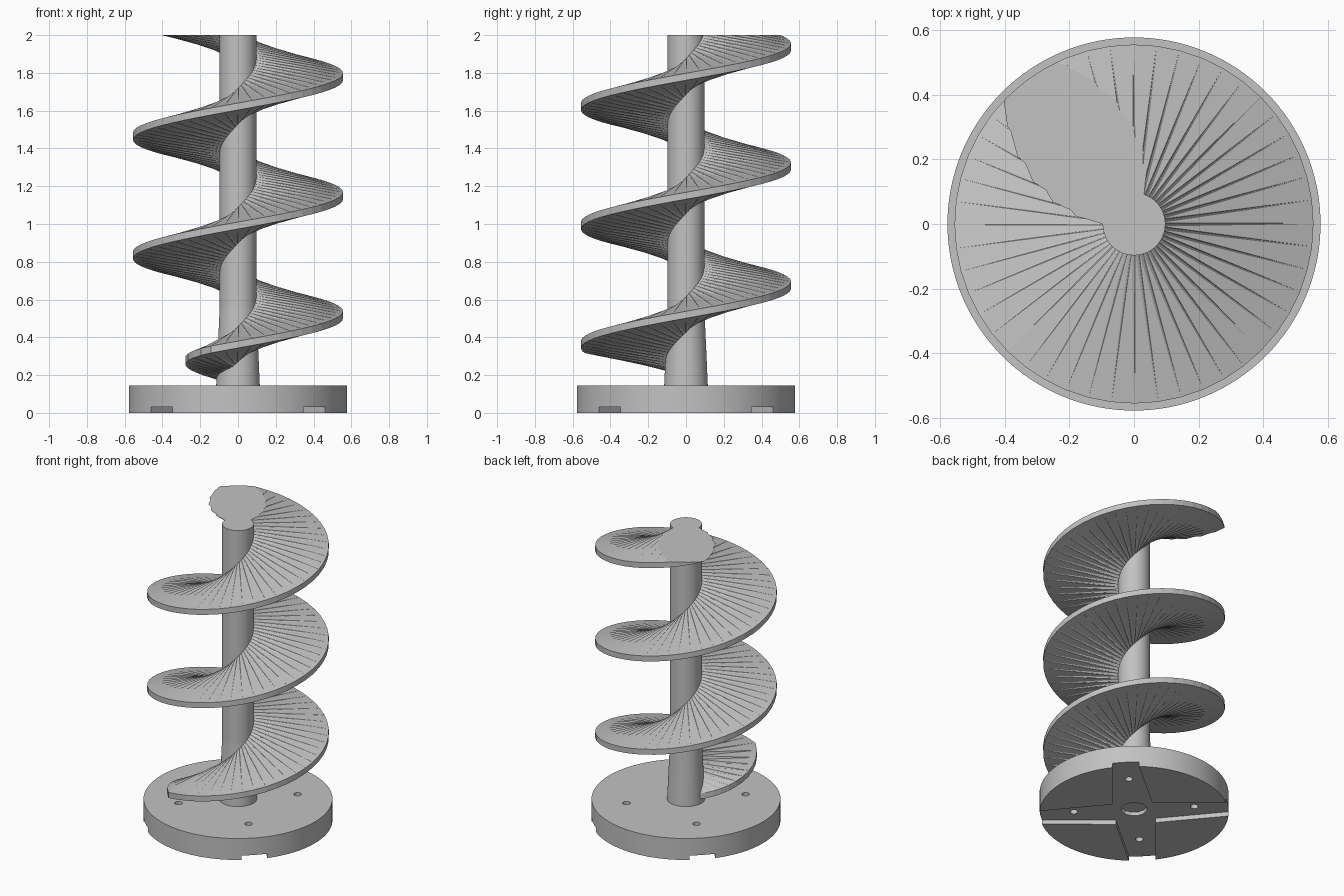
import bpy
import bmesh
from math import cos, sin, pi, radians, floor

cube = bpy.data.objects.get("Cube")
if cube:
    bpy.data.objects.remove(cube, do_unlink=True)

grey = bpy.data.materials.new("plain grey")
grey.use_nodes = True
COLOUR = (0.54, 0.54, 0.54, 1)
grey.diffuse_color = COLOUR
grey.node_tree.nodes["Principled BSDF"].inputs["Base Color"].default_value = COLOUR

BASE_R, BASE_H, TOP = 0.578, 0.145, 2.0
POST_R, FLIGHT_R = 0.097, 0.556
PITCH, STEPS = 0.63, 48


def make_object(name, bm):
    bmesh.ops.recalc_face_normals(bm, faces=bm.faces)
    mesh = bpy.data.meshes.new(name)
    bm.to_mesh(mesh)
    bm.free()
    mesh.materials.append(grey)
    obj = bpy.data.objects.new(name, mesh)
    bpy.context.collection.objects.link(obj)
    return obj


def prism(name, outline, z0, z1):
    """Extrude a flat outline between two heights."""
    bm = bmesh.new()
    face = bm.faces.new([bm.verts.new((x, y, z0)) for x, y in outline])
    top = bmesh.ops.extrude_face_region(bm, geom=[face])
    verts = [v for v in top["geom"] if isinstance(v, bmesh.types.BMVert)]
    bmesh.ops.translate(bm, verts=verts, vec=(0, 0, z1 - z0))
    return make_object(name, bm)


def circle(r, n, cx=0, cy=0):
    return [(cx + r * cos(2 * pi * i / n), cy + r * sin(2 * pi * i / n)) for i in range(n)]


def smooth(obj):
    bpy.ops.object.select_all(action='DESELECT')
    obj.select_set(True)
    bpy.context.view_layer.objects.active = obj
    bpy.ops.object.shade_smooth_by_angle(angle=radians(25))


def cut(obj, cutter):
    mod = obj.modifiers.new("cut", 'BOOLEAN')
    mod.operation, mod.solver, mod.object = 'DIFFERENCE', 'EXACT', cutter
    bpy.context.view_layer.objects.active = obj
    bpy.ops.object.modifier_apply(modifier=mod.name)
    bpy.data.objects.remove(cutter, do_unlink=True)


# Round base with a tapered cross channel, bolt holes and a centre recess below
base = prism("base", circle(BASE_R, 128), 0, BASE_H)
cross = []
for k in range(4):
    a = radians(45 + 90 * k)
    for along, side in ((0.122, -0.122), (0.6, -0.078), (0.6, 0.078)):
        cross.append((along * cos(a) - side * sin(a), along * sin(a) + side * cos(a)))
cut(base, prism("channel_cutter", cross, -0.05, 0.03))
for k in range(4):
    a = radians(45 + 90 * k)
    hole = circle(0.024, 24, 0.37 * cos(a), 0.37 * sin(a))
    cut(base, prism("hole_cutter", hole, -0.05, 0.3))
cut(base, prism("recess_cutter", circle(0.08, 12), -0.05, 0.055))
smooth(base)

# Central post with a flared foot
post = prism("post", circle(POST_R, 96), BASE_H - 0.02, TOP)
smooth(post)
foot = bmesh.new()
bmesh.ops.create_cone(foot, cap_ends=True, segments=96, radius1=0.116, radius2=POST_R, depth=0.42)
bmesh.ops.translate(foot, verts=foot.verts, vec=(0, 0, BASE_H + 0.2))
smooth(make_object("post_foot", foot))

# Screw flight: thick at the root, thin at the rim, widening from the post
START, FULL, END = 172, 255, 1300
STEP = 360 / STEPS
ROOT_R = 0.085


def height(deg):
    return 0.5195 - PITCH + PITCH * deg / 360


def section(bm, deg, root_turn, rim_turn, root_rise):
    grow = min(1, max(0, (deg - START) / (FULL - START)))
    r = POST_R + 0.004 + (FLIGHT_R - POST_R - 0.004) * grow
    rim_h = 0.0185
    root_h = rim_h + 0.168 * (r - ROOT_R)
    z_root = height(deg + root_rise)
    z_rim = height(deg + rim_turn)
    a, b = radians(deg + root_turn), radians(deg + rim_turn)
    ring = []
    for rad, ang, z in ((ROOT_R, a, z_root - root_h), (r, b, z_rim - rim_h),
                        (r, b, z_rim + rim_h), (ROOT_R, a, z_root + root_h)):
        ring.append(bm.verts.new((rad * cos(ang), rad * sin(ang), z)))
    return ring


bm = bmesh.new()
rings = []
for i in range(floor((END - START) / STEP) + 1):
    deg = START + i * STEP + 0.5
    rings.append(section(bm, deg, 0, 0, 0))
    # narrow steep sliver between neighbouring treads
    rings.append(section(bm, deg, 2.6, 0.3, 0.45 * STEP))
for lower, upper in zip(rings, rings[1:]):
    for j in range(4):
        k = (j + 1) % 4
        bm.faces.new((lower[j], lower[k], upper[k], upper[j]))
bm.faces.new(rings[0])
bm.faces.new(rings[-1])
bmesh.ops.triangulate(bm, faces=bm.faces)
bmesh.ops.recalc_face_normals(bm, faces=bm.faces)

# Trim the flight level with the top of the post
trim = bmesh.ops.bisect_plane(bm, geom=bm.verts[:] + bm.edges[:] + bm.faces[:], dist=1e-6,
                              plane_co=(0, 0, TOP), plane_no=(0, 0, 1), clear_outer=True)
rim = [e for e in trim["geom_cut"] if isinstance(e, bmesh.types.BMEdge)]
bmesh.ops.triangle_fill(bm, edges=rim, use_beauty=True, normal=(0, 0, 1))
make_object("screw_flight", bm)
